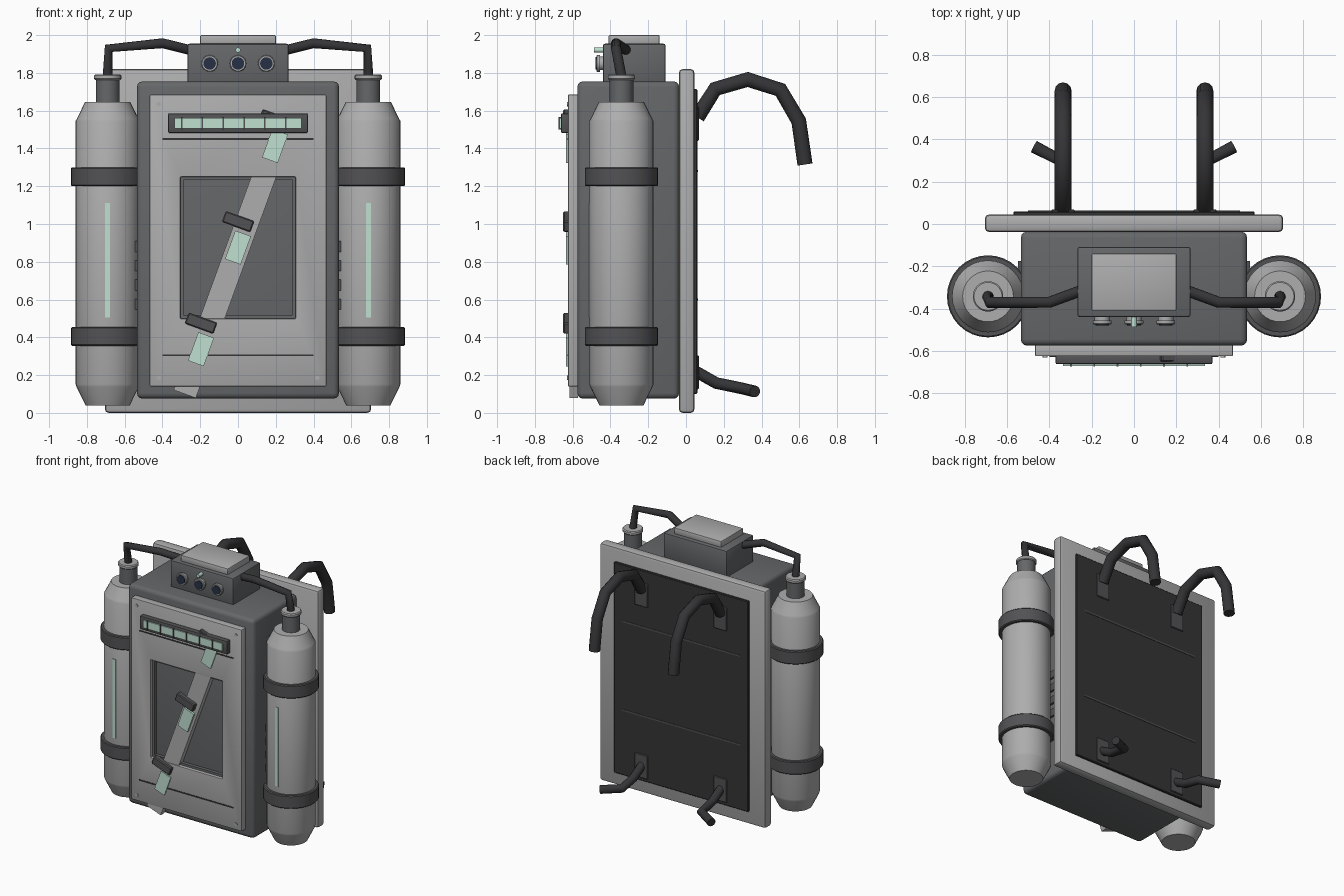
import bpy, bmesh, math
from mathutils import Matrix, Vector

if "Cube" in bpy.data.objects:
    bpy.data.objects.remove(bpy.data.objects["Cube"])


def material(name, rgb):
    m = bpy.data.materials.new(name)
    m.diffuse_color = (*rgb, 1)
    m.use_nodes = True
    m.node_tree.nodes["Principled BSDF"].inputs["Base Color"].default_value = m.diffuse_color
    return m


LIGHT = material("light_grey", (0.42, 0.42, 0.42))
DARK = material("dark_grey", (0.13, 0.135, 0.14))
CLIP = material("clip_grey", (0.085, 0.085, 0.09))
BLACK = material("rubber", (0.035, 0.035, 0.038))
MINT = material("mint", (0.53, 0.75, 0.64))
LENS = material("lens", (0.02, 0.03, 0.06))


def finish(name, bm, mat):
    bmesh.ops.recalc_face_normals(bm, faces=bm.faces)
    me = bpy.data.meshes.new(name)
    bm.to_mesh(me)
    bm.free()
    me.shade_smooth()
    me.set_sharp_from_angle(angle=math.radians(30))
    me.materials.append(mat)
    ob = bpy.data.objects.new(name, me)
    bpy.context.collection.objects.link(ob)
    return ob


def box(name, xs, ys, zs, mat, bevel=0.0, segs=2, tilt=0.0):
    """Box from ranges, optionally bevelled and tilted about y."""
    size = [abs(r[1] - r[0]) for r in (xs, ys, zs)]
    mid = Vector([(r[0] + r[1]) / 2 for r in (xs, ys, zs)])
    bm = bmesh.new()
    bmesh.ops.create_cube(bm, size=1)
    bmesh.ops.scale(bm, vec=size, verts=bm.verts)
    if bevel:
        bmesh.ops.bevel(bm, geom=bm.edges[:], offset=bevel, segments=segs,
                        profile=0.5, affect='EDGES')
    bm.transform(Matrix.Translation(mid) @ Matrix.Rotation(tilt, 4, 'Y'))
    return finish(name, bm, mat)


def lathe(name, profile, loc, mat, sides=32, facing_front=False):
    """Turn (radius, height) points about z, or about -y."""
    bm = bmesh.new()
    rings = [[bm.verts.new((r * math.cos(math.tau * i / sides),
                            r * math.sin(math.tau * i / sides), h))
              for i in range(sides)] for r, h in profile]
    for a, b in zip(rings, rings[1:]):
        for i in range(sides):
            j = (i + 1) % sides
            bm.faces.new((a[i], a[j], b[j], b[i]))
    bm.faces.new(rings[0][::-1])
    bm.faces.new(rings[-1])
    rot = Matrix.Rotation(math.pi / 2 if facing_front else 0, 4, 'X')
    bm.transform(Matrix.Translation(loc) @ rot)
    return finish(name, bm, mat)


def frame(name, outer, inner, y0, y1, mat, bevel=0.0):
    """Rectangular ring; outer and inner are (half width, z0, z1)."""
    bm = bmesh.new()
    loops = [[bm.verts.new((x, y0, z)) for x, z in
              ((-w, a), (w, a), (w, b), (-w, b))] for w, a, b in (outer, inner)]
    faces = [bm.faces.new((loops[0][i], loops[0][(i + 1) % 4],
                           loops[1][(i + 1) % 4], loops[1][i])) for i in range(4)]
    ext = bmesh.ops.extrude_face_region(bm, geom=faces, use_keep_orig=True)
    front = [v for v in ext["geom"] if isinstance(v, bmesh.types.BMVert)]
    bmesh.ops.translate(bm, vec=(0, y1 - y0, 0), verts=front)
    bmesh.ops.recalc_face_normals(bm, faces=bm.faces)
    if bevel:
        sharp = [e for e in bm.edges if e.calc_face_angle(0) > 1]
        bmesh.ops.bevel(bm, geom=sharp, offset=bevel, segments=2,
                        profile=0.5, affect='EDGES')
    return finish(name, bm, mat)


def tube(name, points, radius, mat):
    cu = bpy.data.curves.new(name, 'CURVE')
    cu.dimensions = '3D'
    cu.bevel_depth = radius
    cu.bevel_resolution = 4
    cu.use_fill_caps = True
    sp = cu.splines.new('POLY')
    sp.points.add(len(points) - 1)
    for p, co in zip(sp.points, points):
        p.co = (*co, 1)
    cu.materials.append(mat)
    ob = bpy.data.objects.new(name, cu)
    bpy.context.collection.objects.link(ob)
    return ob


# Back plate, pad and main body
box("back_plate", (-.705, .705), (-.038, .045), (0, 1.82), LIGHT, .02)
box("back_pad", (-.57, .57), (.03, .06), (.1, 1.715), BLACK, .005, 1)
for z in (.6, 1.28):
    box("pad_seam", (-.5, .5), (.055, .063), (z - .006, z + .006), CLIP)
box("main_body", (-.535, .535), (-.575, -.036), (.075, 1.755), DARK, .03, 3)

# Front panel with recessed window
frame("front_panel", (.468, .14, 1.685), (.305, .5, 1.25), -.57, -.625, LIGHT, .006)
frame("window_frame", (.307, .498, 1.252), (.288, .517, 1.233), -.57, -.6, DARK)
for z in (.305, 1.45):
    box("panel_groove", (-.4, .4), (-.628, -.62), (z - .005, z + .005), BLACK)
for x in (-.42, .42):
    for z in (.185, 1.635):
        lathe("panel_screw", [(.012, 0), (.012, .012)], (x, -.618, z), LIGHT, 12, True)

# Indicator bar with ribs
box("indicator_housing", (-.37, .37), (-.662, -.62), (1.483, 1.585), CLIP, .006)
box("indicator_light", (-.335, .335), (-.67, -.655), (1.505, 1.562), MINT)
for i in range(6):
    x = -.298 + .11 * i
    box("indicator_rib", (x - .004, x + .004), (-.674, -.655), (1.5, 1.567), CLIP)

# Diagonal strap with lights and clips
TILT = math.radians(20)
box("diagonal_strap", (-.0625, .0625), (-.618, -.573), (.05, 1.7), LIGHT, tilt=TILT)
for i in (-1, 0, 1):
    x, z = .196 * i, .875 + .538 * i
    box("strap_light", (x - .044, x + .044), (-.634, -.61), (z - .08, z + .08),
        MINT, tilt=TILT)
    z += .138
    box("strap_clip", (x - .08, x + .08), (-.65, -.605), (z - .031, z + .031),
        CLIP, .006, 1, TILT)

# Top control box
box("control_box", (-.268, .268), (-.44, -.108), (1.74, 1.955), DARK, .012)
box("control_cap", (-.2, .2), (-.41, -.14), (1.95, 2.0), LIGHT, .006)
for x in (-.15, 0, .15):
    lathe("dial_ring", [(.036, 0), (.036, .02), (.044, .02), (.044, .036), (.04, .04)],
          (x, -.435, 1.85), LIGHT, 24, True)
    lathe("dial_lens", [(.033, 0), (.033, .045)], (x, -.435, 1.85), LENS, 24, True)
lathe("status_light", [(.013, 0), (.013, .05)], (0, -.436, 1.921), MINT, 16, True)

# Mirrored parts: tanks, hoses, vents and hooks
for s, side in ((-1, "left"), (1, "right")):
    tx, ty = .69 * s, -.342
    lathe(side + "_tank", [(.117, .04), (.165, .138), (.17, .152), (.17, 1.545),
                           (.163, 1.558), (.12, 1.645)], (tx, ty, 0), LIGHT)
    lathe(side + "_tank_neck", [(.063, 1.64), (.063, 1.77)], (tx, ty, 0), DARK)
    lathe(side + "_tank_collar", [(.066, 1.763), (.072, 1.769), (.072, 1.785),
                                  (.066, 1.792)], (tx, ty, 0), LIGHT)
    for z in (.355, 1.2):
        lathe(side + "_tank_band", [(.188, z), (.194, z + .006), (.194, z + .094),
                                    (.188, z + .1)], (tx, ty, 0), CLIP)
    box(side + "_tank_light", (tx - .013, tx + .013), (-.517, -.49), (.505, 1.11), MINT)
    tube(side + "_hose", [(tx, ty, 1.78), (.685 * s, -.37, 1.93),
                          (.4 * s, -.37, 1.957), (.25 * s, -.315, 1.92)], .027, BLACK)
    for i in range(4):
        z = .575 + .102 * i
        box(side + "_vent", (.53 * s, .549 * s), (-.43, -.175), (z - .028, z + .028), CLIP)
    # Shoulder and waist hooks with mounts on the back
    hx = .335 * s
    for z in (1.53, .215):
        box(side + "_hook_mount", (hx - .055, hx + .055), (.05, .068),
            (z - .09, z + .09), CLIP, .004, 1)
    tube(side + "_shoulder_hook", [(hx, .06, 1.565), (hx, .155, 1.715), (hx, .327, 1.765),
                                   (hx, .5, 1.71), (hx, .597, 1.545), (hx, .63, 1.315)],
         .04, BLACK)
    tube(side + "_waist_hook", [(hx, .05, .22), (hx, .16, .158), (.337 * s, .295, .13),
                                (.472 * s, .365, .113)], .031, BLACK)
